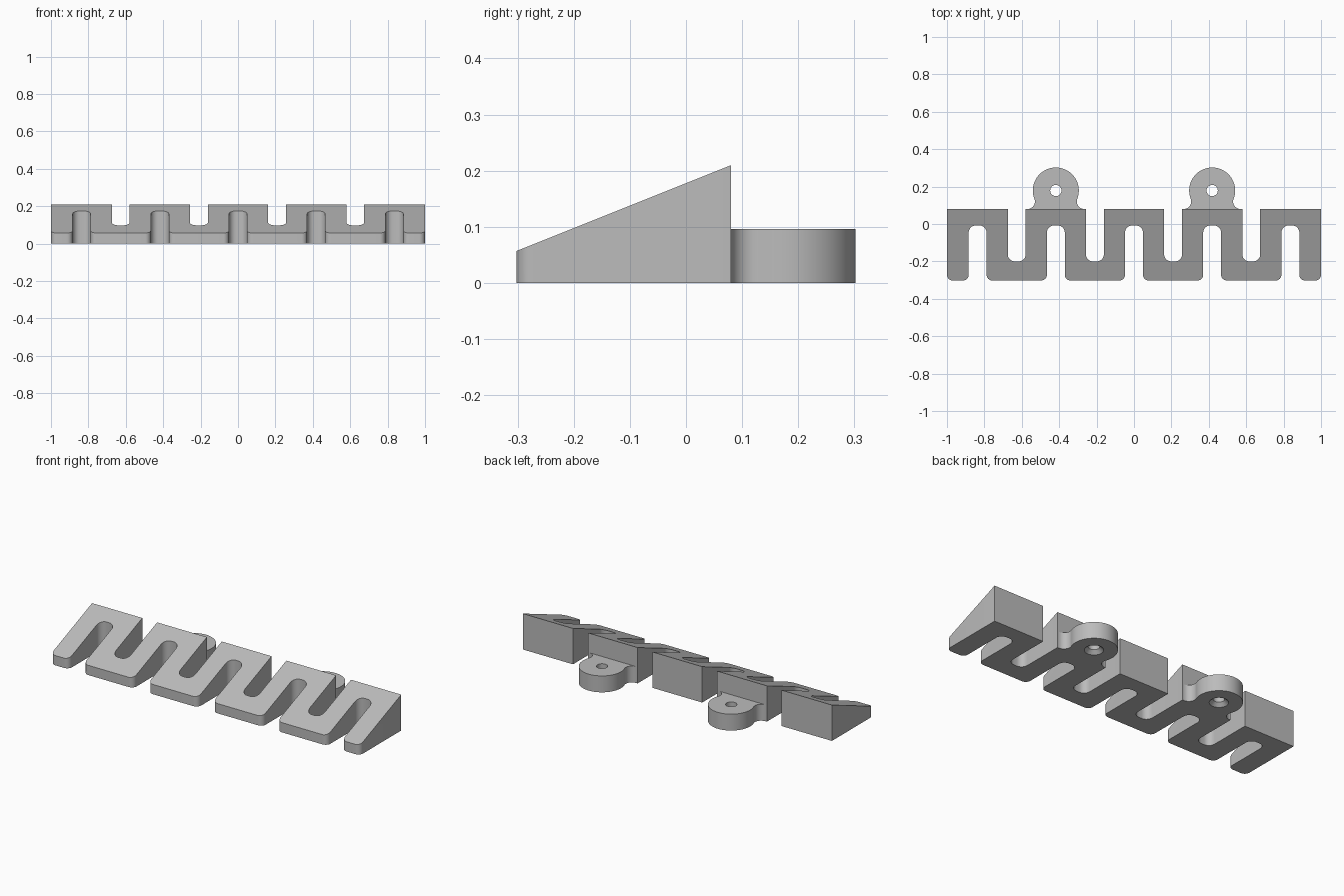
import bpy, bmesh, math
from mathutils import Vector

FRONT, BACK = -0.302, 0.08
PITCH, HALF = 0.209, 0.048
EAR_Y, EAR_R, EAR_TOP = 0.179, 0.123, 0.096

cube = bpy.data.objects.get("Cube")
if cube:
    bpy.data.objects.remove(cube, do_unlink=True)

grey = bpy.data.materials.new("plain grey")
grey.use_nodes = True
colour = (0.5, 0.5, 0.5, 1)
grey.diffuse_color = colour
grey.node_tree.nodes["Principled BSDF"].inputs["Base Color"].default_value = colour


def finish(bm, name):
    bmesh.ops.recalc_face_normals(bm, faces=bm.faces)
    mesh = bpy.data.meshes.new(name)
    bm.to_mesh(mesh)
    bm.free()
    obj = bpy.data.objects.new(name, mesh)
    bpy.context.collection.objects.link(obj)
    mesh.materials.append(grey)
    return obj


def activate(obj):
    bpy.ops.object.select_all(action='DESELECT')
    obj.select_set(True)
    bpy.context.view_layer.objects.active = obj


def arc(cx, cy, r, start, end, steps):
    angles = [start + (end - start) * i / steps for i in range(steps + 1)]
    return [(cx + r * math.cos(a), cy + r * math.sin(a)) for a in angles]


def rounded(corners, steps=8):
    """Replace each right-angled corner (x, y, radius) by an arc."""
    out = []
    for i, (x, y, r) in enumerate(corners):
        p = Vector((x, y))
        if r == 0:
            out.append((x, y))
            continue
        a = (Vector(corners[i - 1][:2]) - p).normalized() * r
        b = (Vector(corners[(i + 1) % len(corners)][:2]) - p).normalized() * r
        for k in range(steps + 1):
            t = k / steps * math.pi / 2
            out.append(tuple(p + a * (1 - math.sin(t)) + b * (1 - math.cos(t))))
    return out


def prism(outline, top):
    """Extrude an outline from the ground up to the height top(y)."""
    bm = bmesh.new()
    base = bm.faces.new([bm.verts.new((x, y, 0)) for x, y in outline])
    new = bmesh.ops.extrude_face_region(bm, geom=[base], use_keep_orig=True)
    for v in new["geom"]:
        if isinstance(v, bmesh.types.BMVert):
            v.co.z = top(v.co.y)
    return bm


# Serpentine wedge: slots enter from the front and from the back in turn
corners = [(-1, FRONT, 0.03)]
for i in (-4, -2, 0, 2, 4):
    x = i * PITCH
    corners += [(x - HALF, FRONT, 0.03), (x - HALF, -0.008, 0.038),
                (x + HALF, -0.008, 0.038), (x + HALF, FRONT, 0.03)]
corners += [(1, FRONT, 0.03), (1, BACK, 0)]
for i in (3, 1, -1, -3):
    x = i * PITCH
    corners += [(x + HALF, BACK, 0), (x + HALF, -0.2, 0.038),
                (x - HALF, -0.2, 0.038), (x - HALF, BACK, 0)]
corners.append((-1, BACK, 0))
wedge = finish(prism(rounded(corners), lambda y: 0.057 + 0.4 * (y - FRONT)),
               "serpentine_wedge")
parts = [wedge]

# Mounting ears with filleted necks and countersunk holes
fillet = 0.04
dy = BACK + fillet - EAR_Y
dx = math.sqrt((EAR_R + fillet) ** 2 - dy ** 2)
tilt = math.atan2(dy, dx)
for side, sx in (("right", -1), ("left", 1)):
    cx = sx * 2 * PITCH
    half = arc(dx, BACK + fillet, fillet, -math.pi / 2, -math.pi + tilt, 10)
    disc = arc(0, EAR_Y, EAR_R, tilt, math.pi - tilt, 48)
    outline = [(dx, BACK - 0.01)] + half + disc[1:-1]
    outline += [(-x, y) for x, y in reversed(half)] + [(-dx, BACK - 0.01)]
    ear = finish(prism([(cx + x, y) for x, y in outline], lambda y: EAR_TOP),
                 side + "_mounting_ear")
    # straight bore, then the cone at its lower end
    for r1, r2, z, depth in ((0.03, 0.03, 0.05, 0.2), (0.06, 0.03, 0.005, 0.03)):
        bm = bmesh.new()
        bmesh.ops.create_cone(bm, cap_ends=True, segments=40, radius1=r1,
                              radius2=r2, depth=depth)
        bmesh.ops.translate(bm, verts=bm.verts, vec=(cx, EAR_Y, z))
        cutter = finish(bm, "hole_cutter")
        cutter.hide_render = True
        mod = ear.modifiers.new("hole", 'BOOLEAN')
        mod.operation, mod.solver, mod.object = 'DIFFERENCE', 'EXACT', cutter
        activate(ear)
        bpy.ops.object.modifier_apply(modifier=mod.name)
        bpy.data.objects.remove(cutter, do_unlink=True)
    parts.append(ear)

for obj in parts:
    activate(obj)
    bpy.ops.object.shade_smooth_by_angle(angle=math.radians(30))
